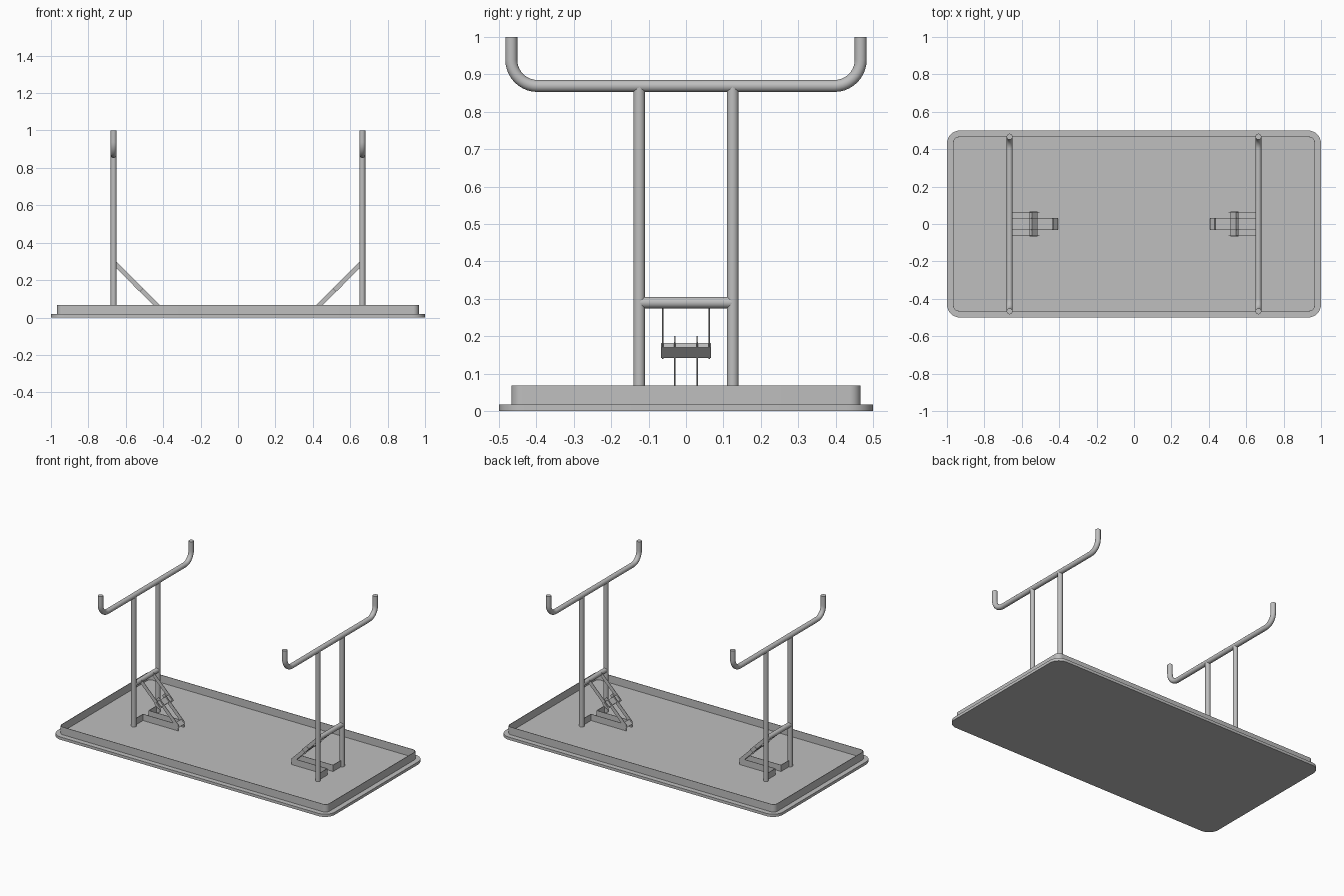
import bpy, bmesh, math
from mathutils import Vector, Matrix

cube = bpy.data.objects.get("Cube")
if cube:
    bpy.data.objects.remove(cube, do_unlink=True)

grey = bpy.data.materials.new("plain grey")
grey.use_nodes = True
grey.diffuse_color = (0.52, 0.52, 0.52, 1)
grey.node_tree.nodes["Principled BSDF"].inputs["Base Color"].default_value = grey.diffuse_color

SLAB = 0.018      # thickness of the board
LEG_X = 0.665     # distance of each leg frame from the middle
LEG_Y = 0.125
TUBE = 0.0155
SHEET = 0.003     # thickness of pressed metal parts


def finish(ob, smooth=True):
    ob.data.materials.append(grey)
    if smooth:
        bpy.ops.object.select_all(action="DESELECT")
        ob.select_set(True)
        bpy.context.view_layer.objects.active = ob
        bpy.ops.object.shade_smooth_by_angle(angle=math.radians(35))
    return ob


def mesh_object(name, bm, smooth=True):
    bmesh.ops.recalc_face_normals(bm, faces=bm.faces)
    me = bpy.data.meshes.new(name)
    bm.to_mesh(me)
    bm.free()
    ob = bpy.data.objects.new(name, me)
    bpy.context.collection.objects.link(ob)
    return finish(ob, smooth)


def rounded_outline(hx, hy, r, steps=8):
    pts = []
    for i, (sx, sy) in enumerate([(1, 1), (-1, 1), (-1, -1), (1, -1)]):
        for k in range(steps + 1):
            a = math.pi / 2 * (i + k / steps)
            pts.append((sx * (hx - r) + r * math.cos(a), sy * (hy - r) + r * math.sin(a)))
    return pts


def box(name, size, centre, tilt=0.0):
    bm = bmesh.new()
    bmesh.ops.create_cube(bm, size=1)
    place = Matrix.Translation(centre) @ Matrix.Rotation(tilt, 4, "Y") @ Matrix.Diagonal((*size, 1))
    bmesh.ops.transform(bm, matrix=place, verts=bm.verts)
    return mesh_object(name, bm, False)


def rod(name, a, b, radius=TUBE):
    a, b = Vector(a), Vector(b)
    bm = bmesh.new()
    bmesh.ops.create_cone(bm, cap_ends=True, segments=20, radius1=radius, radius2=radius, depth=(b - a).length)
    turn = Vector((0, 0, 1)).rotation_difference(b - a).to_matrix().to_4x4()
    bmesh.ops.transform(bm, matrix=Matrix.Translation((a + b) / 2) @ turn, verts=bm.verts)
    return mesh_object(name, bm)


def bent_tube(name, points, radius):
    cu = bpy.data.curves.new(name, "CURVE")
    cu.dimensions = "3D"
    cu.bevel_depth = radius
    cu.bevel_resolution = 8
    cu.use_fill_caps = True
    sp = cu.splines.new("POLY")
    sp.points.add(len(points) - 1)
    for p, co in zip(sp.points, points):
        p.co = (*co, 1)
    ob = bpy.data.objects.new(name, cu)
    bpy.context.collection.objects.link(ob)
    bpy.ops.object.select_all(action="DESELECT")
    ob.select_set(True)
    bpy.context.view_layer.objects.active = ob
    bpy.ops.object.convert(target="MESH")
    return finish(bpy.context.view_layer.objects.active)


# Board lying face down
bm = bmesh.new()
face = bm.faces.new([bm.verts.new((x, y, 0)) for x, y in rounded_outline(1, 0.5, 0.07)])
ext = bmesh.ops.extrude_face_region(bm, geom=[face])
bmesh.ops.translate(bm, vec=(0, 0, SLAB), verts=[v for v in ext["geom"] if isinstance(v, bmesh.types.BMVert)])
mesh_object("board", bm)

# Thin skirt standing on the board
bm = bmesh.new()
loops = []
for inset, z in [(0, SLAB), (0, 0.068), (SHEET, 0.068), (SHEET, SLAB)]:
    outline = rounded_outline(0.967 - inset, 0.467 - inset, 0.03 - inset)
    loops.append([bm.verts.new((x, y, z)) for x, y in outline])
n = len(loops[0])
for j in range(4):
    lo, hi = loops[j], loops[(j + 1) % 4]
    for i in range(n):
        k = (i + 1) % n
        bm.faces.new((lo[i], lo[k], hi[k], hi[i]))
mesh_object("skirt", bm)

# Leg frames, one at each end
FOOT_Y, FOOT_Z, BEND = 0.467, 0.869, 0.07
for sx, side in ((1, "left"), (-1, "right")):
    x = sx * LEG_X

    # Foot bar with both ends bent upward
    half = [(x, FOOT_Y - BEND + BEND * math.sin(a), FOOT_Z + BEND - BEND * math.cos(a))
            for a in (math.pi / 2 * k / 10 for k in range(11))] + [(x, FOOT_Y, 1.0)]
    path = [(px, -py, pz) for px, py, pz in reversed(half)] + half
    bent_tube(side + "_foot_bar", path, 0.016)

    # Cross rail between the legs
    rod(side + "_cross_rail", (x, -LEG_Y, 0.29), (x, LEG_Y, 0.29))

    for sy, end in ((1, "back"), (-1, "front")):
        tag = side + "_" + end
        rod(tag + "_leg", (x, sy * LEG_Y, SLAB), (x, sy * LEG_Y, FOOT_Z))

        # Folding brace: wide upper arm, narrow lower arm
        for part, y, lo, hi in (("_upper_arm", 0.062, 0.515, 0.66), ("_lower_arm", 0.03, 0.415, 0.56)):
            mid = (lo + hi) / 2
            box(tag + part, ((hi - lo) * math.sqrt(2), SHEET, 0.024),
                (sx * mid, sy * y, mid - 0.368), -sx * math.pi / 4)

        # Hinge bracket on the board: side wall and flange to the leg
        box(tag + "_bracket_wall", (LEG_X - 0.41, SHEET, 0.042),
            (sx * (LEG_X + 0.41) / 2, sy * 0.03, SLAB + 0.021))
        box(tag + "_bracket_flange", (SHEET, LEG_Y - 0.03, 0.042),
            (x, sy * (LEG_Y + 0.03) / 2, SLAB + 0.021))

    # Clip joining the arms and stop at the lower end
    box(side + "_brace_clip", (0.04, 0.134, 0.018), (sx * 0.537, 0, 0.162), -sx * math.pi / 4)
    box(side + "_brace_stop", (0.034, 0.062, 0.012), (sx * 0.422, 0, 0.05), -sx * math.pi / 4)
